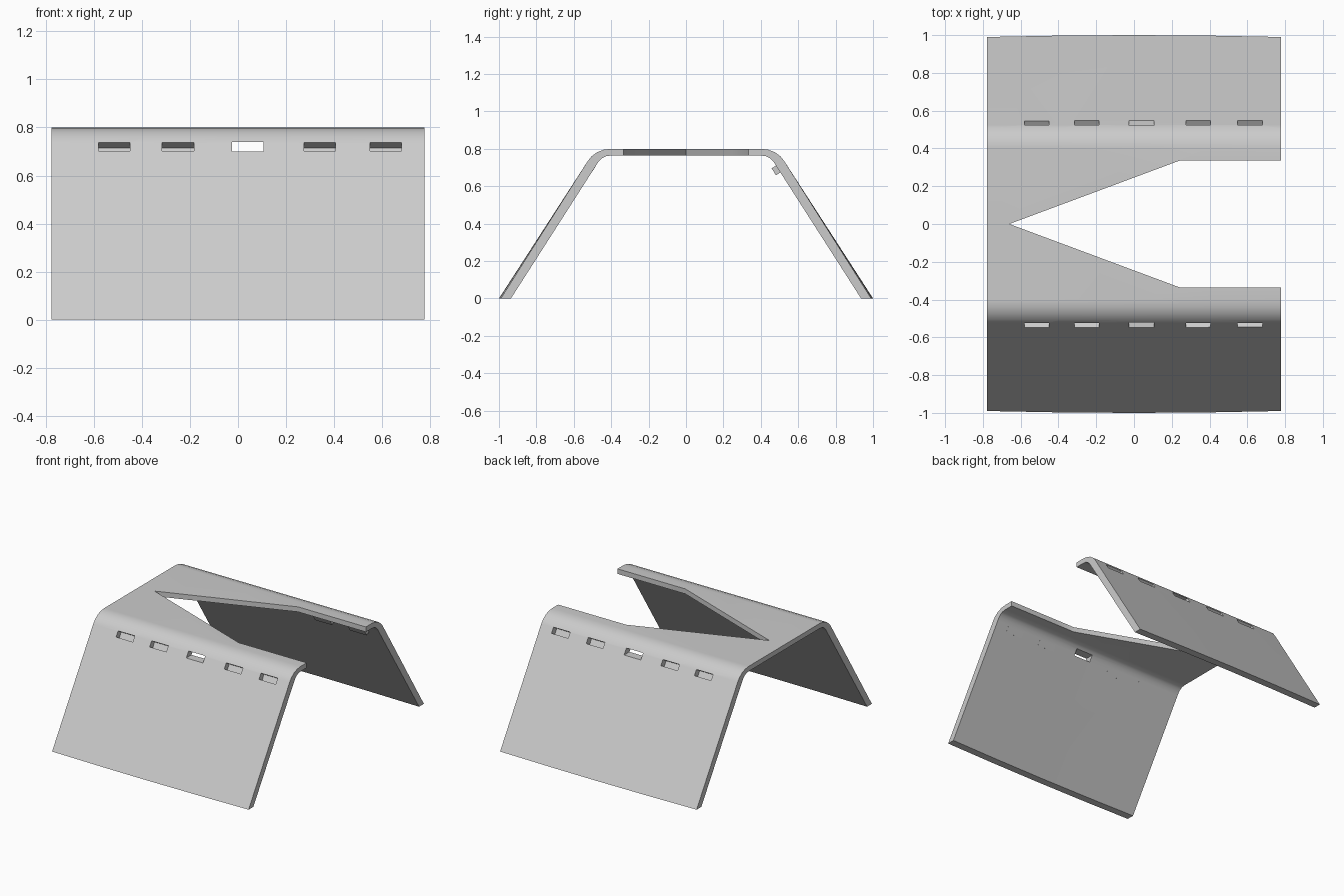
import bpy, bmesh
from mathutils import Matrix, Vector

cube = bpy.data.objects.get("Cube")
if cube:
    bpy.data.objects.remove(cube, do_unlink=True)

grey = bpy.data.materials.new("plain grey")
grey.use_nodes = True
colour = (0.6, 0.6, 0.6, 1)
grey.diffuse_color = colour
grey.node_tree.nodes["Principled BSDF"].inputs["Base Color"].default_value = colour

HALF = 0.777
SLOTS = (-0.515, -0.25, 0.04, 0.34, 0.615)
MIDDLE = 0.04


def make_object(name, bm):
    bmesh.ops.recalc_face_normals(bm, faces=bm.faces)
    mesh = bpy.data.meshes.new(name)
    bm.to_mesh(mesh)
    bm.free()
    mesh.materials.append(grey)
    obj = bpy.data.objects.new(name, mesh)
    bpy.context.collection.objects.link(obj)
    return obj


def add_box(bm, centre, size, tilt=None):
    turn = tilt if tilt else Matrix.Identity(4)
    scale = Matrix.Diagonal((*size, 1))
    bmesh.ops.create_cube(bm, size=1, matrix=Matrix.Translation(centre) @ turn @ scale)


def prism(bm, rings):
    """Skin a row of matching vertex rings and cap both ends."""
    loops = [[bm.verts.new(p) for p in ring] for ring in rings]
    n = len(loops[0])
    for a, b in zip(loops, loops[1:]):
        for i in range(n):
            bm.faces.new((a[i], a[(i + 1) % n], b[(i + 1) % n], b[i]))
    bm.faces.new(loops[0])
    bm.faces.new(loops[-1])


# Bent sheet: half profile from foot to ridge, mirrored, slightly bowed legs
outer = [(0.99, 0), (0.525, 0.735), (0.505, 0.76), (0.475, 0.782), (0.44, 0.795), (0.40, 0.80)]
inner = [(0.936, 0), (0.478, 0.715), (0.465, 0.735), (0.448, 0.75), (0.43, 0.76), (0.40, 0.764)]
section = (outer + [(-y, z) for y, z in reversed(outer)]
           + [(-y, z) for y, z in inner] + list(reversed(inner)))


def ring(x):
    bow = 0.01 * (1 - (x / HALF) ** 2)
    return [(x, y + (bow if y > 0 else -bow) * max(0, 1 - z / 0.735), z) for y, z in section]


bm = bmesh.new()
prism(bm, [ring(HALF * t) for t in (-1, -0.5, 0, 0.5, 1)])
sheet = make_object("bent_sheet", bm)

# Notch cutter for the top
bm = bmesh.new()
outline = [(-0.66, 0), (0.24, -0.335), (0.9, -0.335), (0.9, 0.335), (0.24, 0.335)]
prism(bm, [[(x, y, z) for x, y in outline] for z in (0.7, 0.9)])
notch = make_object("notch_cutter", bm)

# Slot cutters: the middle pair runs level, the others square to the slope
cut = bmesh.new()
floors = bmesh.new()
for side in (-1, 1):
    up = Vector((0, -0.535 * side, 0.845))
    out = Vector((0, 0.845 * side, 0.535))
    across = up.cross(out)
    tilt = Matrix((across, up, out)).transposed().to_4x4()
    for x in SLOTS:
        spot = Vector((x, 0.537 * side, 0.72))
        if x == MIDDLE:
            add_box(cut, spot, (0.132, 0.2, 0.04))
            continue
        add_box(cut, spot, (0.132, 0.042, 0.18), tilt)
        top, bottom = (0.046, 0.08) if side > 0 else (0.042, 0.053)
        add_box(floors, spot - out * (top + bottom) / 2,
                (0.134, 0.044, bottom - top), tilt)
slots = make_object("slot_cutter", cut)
make_object("slot_floors", floors)

# Cut the sheet and smooth the bends
bpy.context.view_layer.objects.active = sheet
sheet.select_set(True)
for cutter in (notch, slots):
    mod = sheet.modifiers.new("cut", "BOOLEAN")
    mod.operation = "DIFFERENCE"
    mod.solver = "EXACT"
    mod.object = cutter
    bpy.ops.object.modifier_apply(modifier=mod.name)
    cutter.hide_render = True
    cutter.hide_viewport = True
    cutter.hide_set(True)
bpy.ops.object.shade_smooth_by_angle(angle=0.6)
weighted = sheet.modifiers.new("even_shading", "WEIGHTED_NORMAL")
weighted.keep_sharp = True
